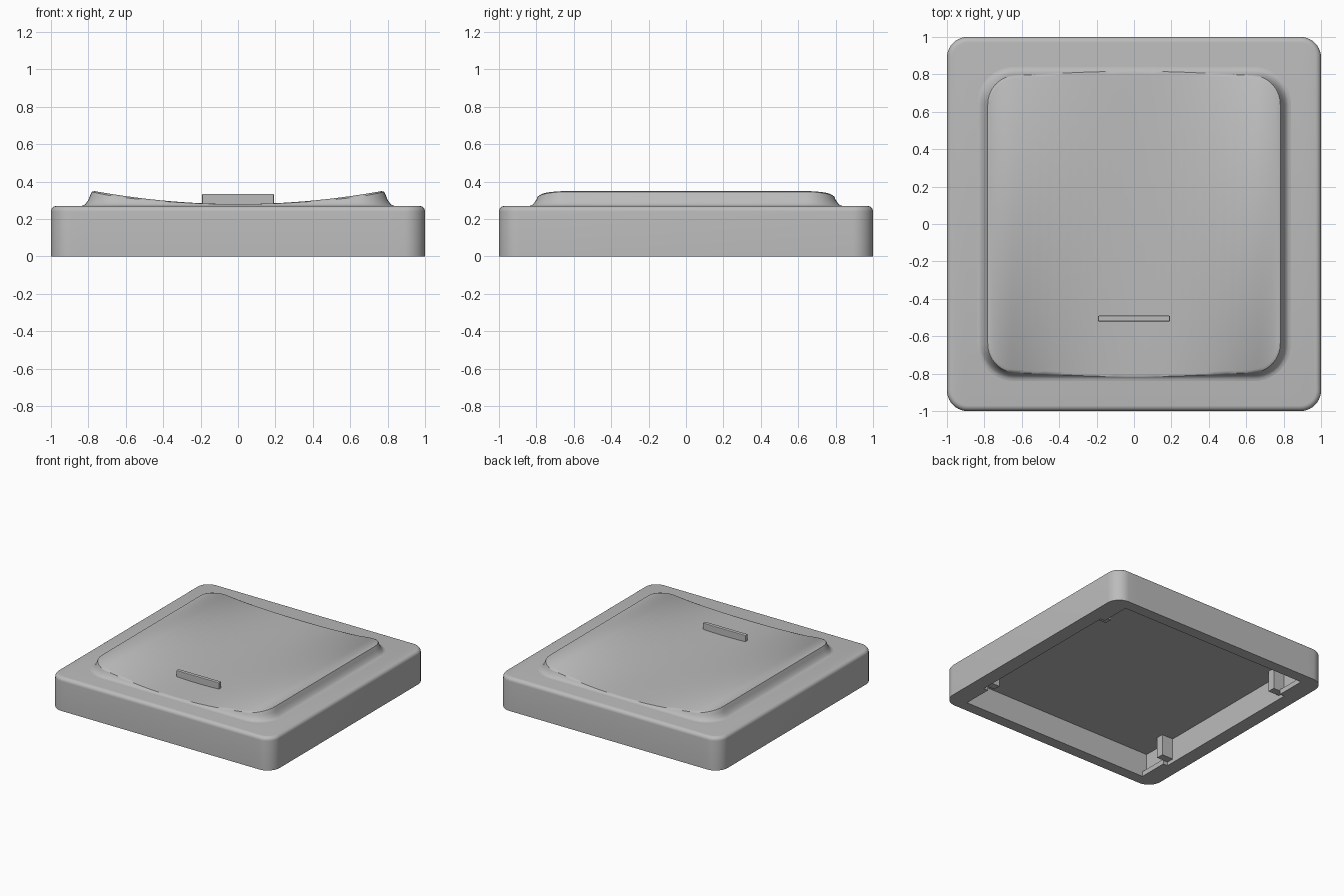
import bpy, bmesh, math
from mathutils import Vector

if "Cube" in bpy.data.objects:
    bpy.data.objects.remove(bpy.data.objects["Cube"])

grey = bpy.data.materials.new("plain_grey")
grey.use_nodes = True
grey.diffuse_color = (0.5, 0.5, 0.5, 1)
grey.node_tree.nodes["Principled BSDF"].inputs["Base Color"].default_value = (0.5, 0.5, 0.5, 1)


def finish(name, bm, smooth=True):
    bmesh.ops.recalc_face_normals(bm, faces=bm.faces)
    mesh = bpy.data.meshes.new(name)
    bm.to_mesh(mesh)
    bm.free()
    mesh.materials.append(grey)
    obj = bpy.data.objects.new(name, mesh)
    bpy.context.collection.objects.link(obj)
    if smooth:
        shade(obj)
    return obj


def shade(obj):
    bpy.ops.object.select_all(action='DESELECT')
    obj.select_set(True)
    bpy.context.view_layer.objects.active = obj
    bpy.ops.object.shade_smooth_by_angle(angle=math.radians(35))


def box(name, low, high, bevel=0.0):
    bm = bmesh.new()
    bmesh.ops.create_cube(bm, size=1)
    low, high = Vector(low), Vector(high)
    for v in bm.verts:
        v.co = (low + high) / 2 + v.co * (high - low)
    if bevel:
        bmesh.ops.bevel(bm, geom=bm.edges[:], offset=bevel, segments=2,
                        profile=0.5, affect='EDGES')
    return finish(name, bm, False)


def front_half(half, radius, arc_steps=10, straight_steps=24):
    """Points and normals of a rounded square's front half, left to right."""
    c = half - radius
    right = []
    for i in range(arc_steps + 1):
        a = math.pi / 2 * i / arc_steps
        n = Vector((math.sin(a), -math.cos(a)))
        right.append((Vector((c, -c)) + n * radius, n))
    left = [(Vector((-p.x, p.y)), Vector((-n.x, n.y))) for p, n in reversed(right)]
    middle = [(Vector((-c + 2 * c * i / straight_steps, -half)), Vector((0, -1)))
              for i in range(1, straight_steps)]
    return left + middle + right


def loft(name, outline, rings, close_bottom):
    """Skin rings given as functions of (point, normal); strip-fill the top."""
    bm = bmesh.new()
    rows = []
    for ring in rings:
        front = [ring(p, n) for p, n in outline]
        back = [(x, -y, z) for x, y, z in reversed(front)]
        rows.append([bm.verts.new(co) for co in front + back])
    count = len(rows[0])
    for a, b in zip(rows, rows[1:]):
        for i in range(count):
            j = (i + 1) % count
            bm.faces.new((a[i], a[j], b[j], b[i]))
    top = rows[-1]
    for i in range(count // 2 - 1):
        bm.faces.new((top[i], top[i + 1], top[count - 2 - i], top[count - 1 - i]))
    if close_bottom:
        bm.faces.new(rows[0])
    return finish(name, bm)


# Housing: rounded square slab with a filleted top edge
TOP, FILLET = 0.27, 0.03


def flat_ring(inset, z):
    return lambda p, n: (p.x - n.x * inset, p.y - n.y * inset, z)


profile = [(0, 0)]
for i in range(7):
    a = math.pi / 2 * i / 6
    profile.append((FILLET * (1 - math.cos(a)), TOP - FILLET + FILLET * math.sin(a)))
housing = loft("housing", front_half(1.0, 0.11), [flat_ring(*s) for s in profile], True)

# Hollow underside
cutter = box("cavity_cutter", (-0.885, -0.91, -0.1), (0.885, 0.91, 0.2))
cutter.hide_render = True
cut = housing.modifiers.new("cavity", 'BOOLEAN')
cut.operation, cut.solver, cut.object = 'DIFFERENCE', 'EXACT', cutter
bpy.context.view_layer.objects.active = housing
bpy.ops.object.modifier_apply(modifier=cut.name)
bpy.data.objects.remove(cutter)
shade(housing)


# Rocker: raised pad with a flared wall and a trough-shaped top
def dish(x):
    return 0.28 + 0.07 * (x / 0.77) ** 2


FLARE = [(0, 0), (0.003, 0.014), (0.01, 0.024), (0.03, 0.039), (0.06, 0.051), (0.08, 0.06)]


def flare(h):
    for (h0, d0), (h1, d1) in zip(FLARE, FLARE[1:]):
        if h <= h1:
            return d0 + (d1 - d0) * (h - h0) / (h1 - h0)
    return FLARE[-1][1]


def wall_ring(s):
    def ring(p, n):
        h = s * (dish(p.x * 0.92) - TOP)
        d = flare(h)
        return p.x - n.x * d, p.y - n.y * d, TOP + h
    return ring


def lip_ring(p, n):
    d = flare(dish(p.x * 0.92) - TOP) + 0.014
    x = p.x - n.x * d
    return x, p.y - n.y * d, dish(x)


steps = (0, 0.04, 0.12, 0.25, 0.4, 0.6, 0.8, 0.94)
loft("rocker", front_half(0.84, 0.2), [wall_ring(s) for s in steps] + [lip_ring], False)

# Raised marker bar on the rocker
box("marker_bar", (-0.192, -0.521, 0.26), (0.192, -0.49, 0.335), 0.005)

# Corner ledges and clip ribs inside the cavity
for side, sx in (("left", 1), ("right", -1)):
    for end, sy in (("back", 1), ("front", -1)):
        def mirrored(name, x, y, z):
            xs, ys = sorted((x[0] * sx, x[1] * sx)), sorted((y[0] * sy, y[1] * sy))
            box(f"{name}_{end}_{side}", (xs[0], ys[0], z[0]), (xs[1], ys[1], z[1]))
        mirrored("ledge", (0.845, 0.89), (0.67, 0.915), (0, 0.04))
        mirrored("clip_rib", (0.785, 0.89), (0.61, 0.67), (0.03, 0.205))
